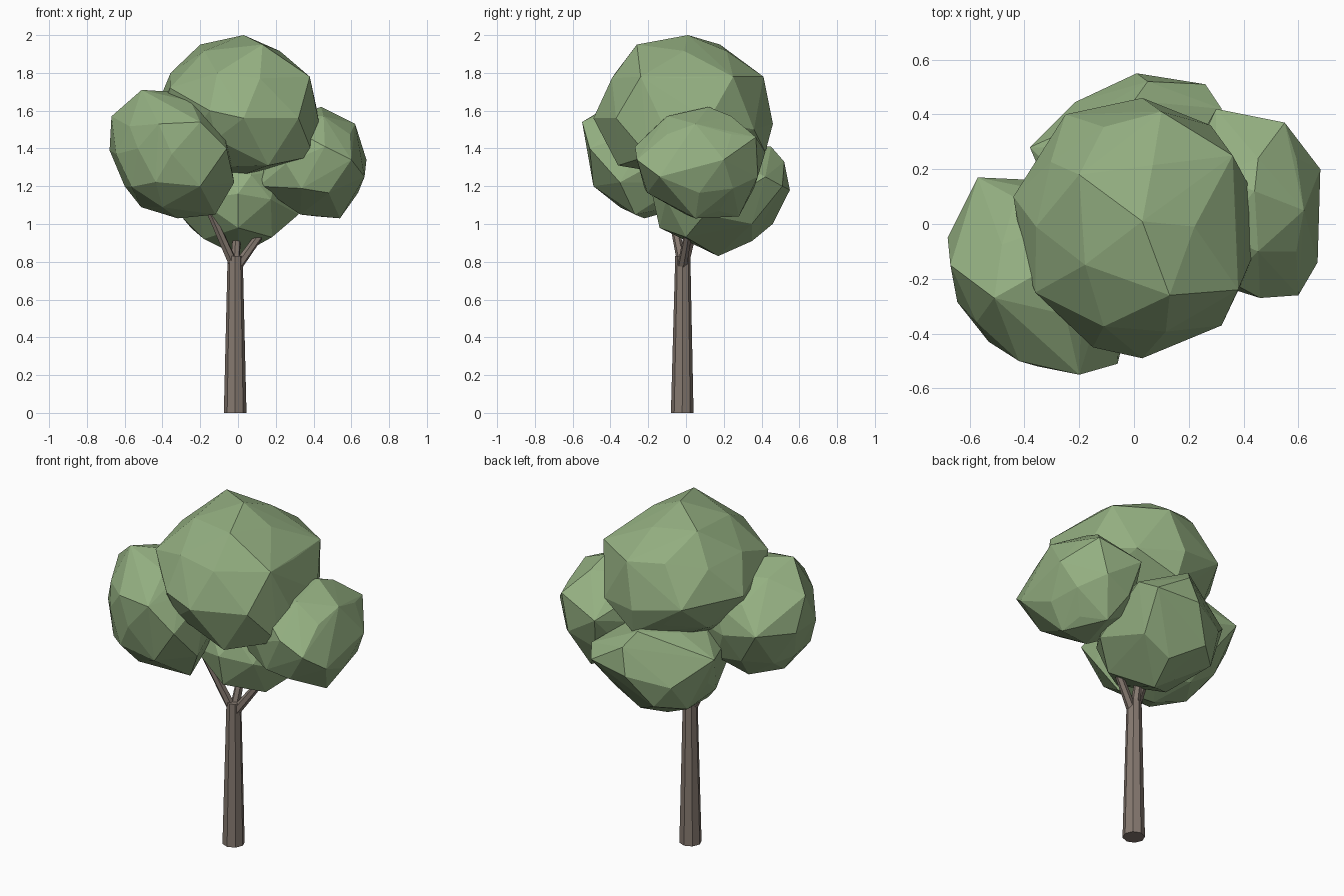
import bpy, bmesh
from mathutils import Vector


def material(name, rgb):
    m = bpy.data.materials.new(name)
    m.diffuse_color = (*rgb, 1)
    return m


LEAF = material("leaf green", (0.295, 0.43, 0.22))
BARK = material("bark brown", (0.235, 0.19, 0.16))


def finish(name, bm, mat):
    bmesh.ops.recalc_face_normals(bm, faces=bm.faces)
    me = bpy.data.meshes.new(name)
    bm.to_mesh(me)
    bm.free()
    me.materials.append(mat)
    bpy.context.collection.objects.link(bpy.data.objects.new(name, me))


def limb(name, a, b, r1, r2, sides):
    """Tapered prism from a to b."""
    a, b = Vector(a), Vector(b)
    bm = bmesh.new()
    bmesh.ops.create_cone(bm, cap_ends=True, segments=sides, radius1=r1,
                          radius2=r2, depth=(b - a).length)
    rot = (b - a).to_track_quat('Z', 'Y')
    for v in bm.verts:
        v.co = rot @ v.co + (a + b) / 2
    finish(name, bm, BARK)


def clump(name, centre, radii, corners):
    """Faceted leaf clump: hull of its main corners and a low-poly ellipsoid."""
    corners = [Vector(p) for p in corners]
    ball = bmesh.new()
    bmesh.ops.create_icosphere(ball, subdivisions=2, radius=1)
    fill = [Vector(c + r * p for c, r, p in zip(centre, radii, v.co))
            for v in ball.verts]
    ball.free()
    # keep only ellipsoid points that do not crowd a corner
    fill = [p for p in fill if all((p - c).length > 0.13 for c in corners)]
    bm = bmesh.new()
    for p in corners + fill:
        bm.verts.new(p)
    bmesh.ops.convex_hull(bm, input=bm.verts[:])
    bmesh.ops.delete(bm, geom=[v for v in bm.verts if not v.link_faces],
                     context='VERTS')
    finish(name, bm, LEAF)


# Trunk and forking branches
limb("trunk", (-0.015, -0.02, 0), (-0.015, -0.017, 0.83), 0.06, 0.04, 8)
limb("left_branch", (-0.025, -0.02, 0.79), (-0.2, -0.1, 1.18), 0.026, 0.018, 6)
limb("right_branch", (0.0, -0.02, 0.78), (0.2, 0.03, 1.06), 0.026, 0.018, 6)
limb("back_branch", (-0.015, -0.01, 0.79), (0.0, 0.06, 1.05), 0.026, 0.018, 6)

# Leaf clumps
clump("crown_leaves", (0.0, -0.01, 1.61), (0.42, 0.45, 0.36), [
    (0.03, 0.01, 2.0), (0.13, -0.26, 1.95), (-0.2, 0.18, 1.95),
    (0.38, -0.24, 1.78), (0.36, 0.25, 1.78), (0.03, -0.49, 1.56),
    (0.32, -0.37, 1.56), (0.1, 0.41, 1.78), (0.03, 0.46, 1.53),
    (0.43, 0.12, 1.55), (0.44, -0.1, 1.48), (0.4, -0.2, 1.36),
    (0.16, -0.36, 1.31), (-0.36, -0.25, 1.72), (-0.15, -0.45, 1.6),
    (-0.44, 0.1, 1.6), (-0.25, 0.4, 1.58), (0.28, 0.36, 1.5),
    (0.05, 0.42, 1.38)])

clump("left_leaves", (-0.35, -0.18, 1.37), (0.31, 0.34, 0.33), [
    (-0.51, -0.27, 1.71), (-0.67, -0.15, 1.57), (-0.68, -0.05, 1.39),
    (-0.57, 0.17, 1.42), (-0.6, -0.15, 1.2), (-0.53, -0.43, 1.4),
    (-0.2, -0.55, 1.54), (-0.42, -0.5, 1.53), (-0.06, -0.51, 1.4),
    (-0.2, -0.49, 1.2), (-0.02, -0.35, 1.22), (-0.12, -0.27, 1.05),
    (-0.32, -0.22, 1.03), (-0.25, -0.33, 1.65)])

clump("right_leaves", (0.41, 0.07, 1.32), (0.265, 0.34, 0.295), [
    (0.44, 0.12, 1.62), (0.62, 0.05, 1.53), (0.68, 0.2, 1.34),
    (0.67, -0.14, 1.25), (0.6, -0.26, 1.34), (0.46, -0.27, 1.41),
    (0.54, 0.05, 1.03), (0.33, 0.0, 1.05), (0.42, 0.28, 1.04),
    (0.11, -0.08, 1.2), (0.55, 0.37, 1.46), (0.3, 0.42, 1.38),
    (0.5, 0.38, 1.25)])

clump("back_leaves", (-0.02, 0.17, 1.13), (0.33, 0.34, 0.29), [
    (0.01, 0.55, 1.18), (0.26, 0.51, 1.2), (0.05, 0.52, 1.33),
    (0.32, 0.42, 1.25), (-0.38, 0.28, 1.28), (-0.3, 0.15, 1.04),
    (0.0, 0.17, 0.83), (0.05, 0.35, 0.91), (-0.18, 0.05, 0.92),
    (0.18, 0.0, 0.93), (0.32, 0.1, 1.05), (0.0, -0.18, 1.16),
    (0.0, -0.14, 0.98), (0.0, 0.45, 1.41)])
